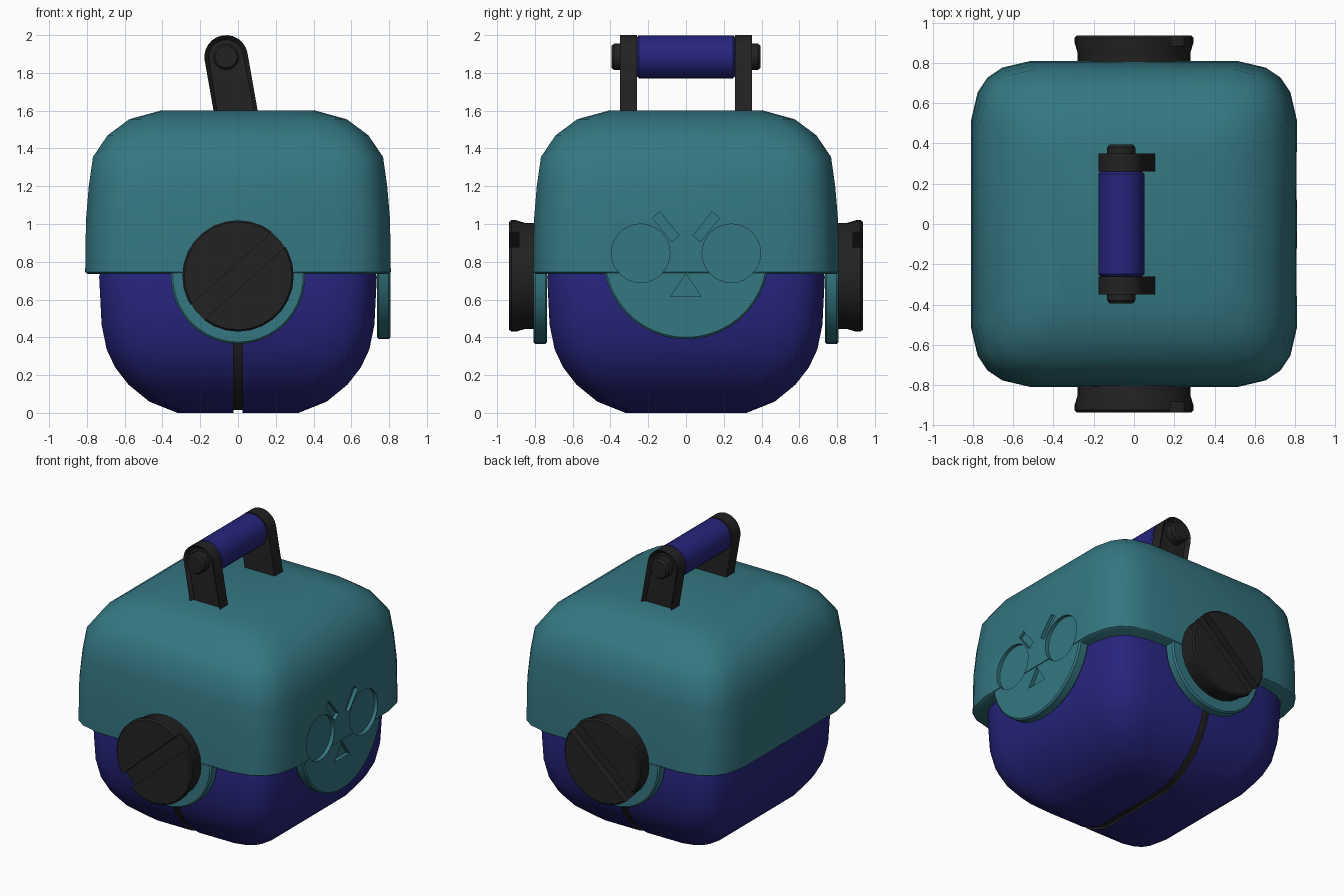
import bpy, bmesh
from math import sin, cos, pi, radians, asin
from mathutils import Vector, Matrix

if "Cube" in bpy.data.objects:
    bpy.data.objects.remove(bpy.data.objects["Cube"])


def material(name, rgb):
    m = bpy.data.materials.new(name)
    m.use_nodes = True
    m.diffuse_color = (*rgb, 1)
    bsdf = m.node_tree.nodes["Principled BSDF"]
    bsdf.inputs["Base Color"].default_value = (*rgb, 1)
    bsdf.inputs["Roughness"].default_value = 0.6
    return m


TEAL = material("teal", (0.035, 0.185, 0.22))
NAVY = material("navy", (0.02, 0.018, 0.205))
BLACK = material("black", (0.016, 0.016, 0.016))


def loft(rings):
    """Skin a stack of equal rings and cap both ends."""
    bm = bmesh.new()
    rows = [[bm.verts.new(p) for p in ring] for ring in rings]
    n = len(rows[0])
    for low, high in zip(rows, rows[1:]):
        for i in range(n):
            j = (i + 1) % n
            bm.faces.new((low[i], low[j], high[j], high[i]))
    bm.faces.new(rows[0])
    bm.faces.new(rows[-1])
    bmesh.ops.recalc_face_normals(bm, faces=bm.faces)
    return bm


def finish(bm, name, *mats, bevel=0, cutters=()):
    mesh = bpy.data.meshes.new(name)
    bm.to_mesh(mesh)
    bm.free()
    ob = bpy.data.objects.new(name, mesh)
    bpy.context.collection.objects.link(ob)
    for m in mats:
        mesh.materials.append(m)
    if bevel:
        mod = ob.modifiers.new("edge", "BEVEL")
        mod.width, mod.segments = bevel, 1
        mod.limit_method, mod.angle_limit = "ANGLE", radians(40)
    for c in cutters:
        mod = ob.modifiers.new("cut", "BOOLEAN")
        mod.operation, mod.solver, mod.object = "DIFFERENCE", "EXACT", c
    if ob.modifiers:
        dg = bpy.context.evaluated_depsgraph_get()
        ob.data = bpy.data.meshes.new_from_object(ob.evaluated_get(dg))
        ob.modifiers.clear()
    bpy.ops.object.select_all(action="DESELECT")
    ob.select_set(True)
    bpy.context.view_layer.objects.active = ob
    bpy.ops.object.shade_smooth_by_angle(angle=radians(38))
    return ob


# Rounded-square outline, shared by lid and body
QUARTER = [(1, .64), (.96, .81), (.9, .9), (.81, .96), (.64, 1)]
OUTLINE = []
for k in range(4):
    for x, y in QUARTER:
        for _ in range(k):
            x, y = -y, x
        OUTLINE.append((x, y))


def rounded_box(profile):
    return loft([[(r * x, r * y, z) for x, y in OUTLINE] for r, z in profile])


def along_x(points, x0, x1):
    return loft([[(x, a, b) for a, b in points] for x in (x0, x1)])


def along_y(points, y0, y1):
    return loft([[(a, y, b) for a, b in points] for y in (y0, y1)])


def circle(cx, cz, r, n, start=0, sweep=2 * pi, closed=True):
    steps = n if closed else n - 1
    return [(cx + r * cos(start + sweep * i / steps),
             cz + r * sin(start + sweep * i / steps)) for i in range(n)]


def turned(profile, cx, cz, side, n=28):
    """Round part along y; profile holds (radius, distance from centre)."""
    return loft([[(a, side * y, b) for a, b in circle(cx, cz, r, n)]
                 for r, y in profile])


def skirt_shape(cz, r, top=0.75):
    """Circle segment hanging below the lid edge."""
    dip = asin((top - cz) / r)
    return circle(0, cz, r, 21, pi - dip, pi + 2 * dip, closed=False)


# Cutters for the face on the +x side
face_shapes = [[(-.08, .615), (.08, .615), (0, .735)]]
for s in (-1, 1):
    face_shapes.append(circle(s * .24, .845, .155, 28))
    along, across = Vector((s * .05, .063)), Vector((.02, -s * .016))
    mid = Vector((s * .107, .985))
    face_shapes.append([mid + along + across, mid + along - across,
                        mid - along - across, mid - along + across])
face_cutters = [finish(along_x(pts, .782, .9), "face_cutter")
                for pts in face_shapes]

# Lid and its hanging skirts
finish(rounded_box([(.795, .735), (.809, .745), (.805, 1.02), (.79, 1.2),
                    (.768, 1.355), (.69, 1.47), (.575, 1.555), (.41, 1.6)]),
       "lid", TEAL, cutters=face_cutters[1:])
finish(along_x(skirt_shape(.83, .44), .735, .808), "face_skirt", TEAL,
       bevel=.01, cutters=face_cutters)
for side, label in ((-1, "front"), (1, "back")):
    finish(along_y(skirt_shape(.72, .355), side * .735, side * .808),
           label + "_skirt", TEAL, bevel=.01)
for c in face_cutters:
    bpy.data.objects.remove(c)

# Body with a dark groove running round its middle
bm = rounded_box([(.32, 0), (.47, .06), (.58, .15), (.65, .24), (.695, .335),
                  (.722, .465), (.735, .72), (.725, .76)])
for x in (-.025, .025):
    bmesh.ops.bisect_plane(bm, geom=bm.verts[:] + bm.edges[:] + bm.faces[:],
                           plane_co=(x, 0, 0), plane_no=(1, 0, 0))
strip = [f for f in bm.faces if abs(f.calc_center_median().x) < .02
         and f.calc_center_median().z < .7]
walls = bmesh.ops.inset_region(bm, faces=strip, thickness=0, depth=-.015)
for f in strip + walls["faces"]:
    f.material_index = 1
finish(bm, "body", NAVY, BLACK)

# Slotted knobs
for side, label in ((-1, "front"), (1, "back")):
    slot = bmesh.new()
    bmesh.ops.create_cube(slot, size=1, matrix=Matrix.Translation(
        (0, side * .93, .725)) @ Matrix.Rotation(radians(-42), 4, "Y")
        @ Matrix.Diagonal((.8, .09, .105, 1)))
    cutter = finish(slot, "slot_cutter")
    finish(turned([(.28, .78), (.28, .85), (.295, .9), (.295, .925),
                   (.285, .936)], 0, .725, side),
           label + "_knob", BLACK, cutters=[cutter])
    bpy.data.objects.remove(cutter)

# Tilted handle: arched arms with sunk outer panels, bolts and grip
HX, HZ, HR, TILT = -.063, 1.885, .115, radians(10)
arch = circle(HX, HZ, HR, 13, TILT, pi, closed=False)
down = Vector((sin(TILT), -cos(TILT))) * .35
arch = [Vector(arch[0]) + down] + arch + [Vector(arch[-1]) + down]
for side, label in ((-1, "front"), (1, "back")):
    bm = along_y(arch, side * .26, side * .35)
    outer = max(bm.faces, key=lambda f: side * f.calc_center_median().y)
    bmesh.ops.inset_individual(bm, faces=[outer], thickness=.024, depth=-.025)
    finish(bm, label + "_handle_arm", BLACK)
    finish(turned([(.07, .3), (.07, .38), (.058, .395)], HX, HZ, side, 20),
           label + "_handle_bolt", BLACK)
finish(turned([(.1, -.262), (.114, -.248), (.114, .248), (.1, .262)],
              HX, HZ, 1), "handle_grip", NAVY)
